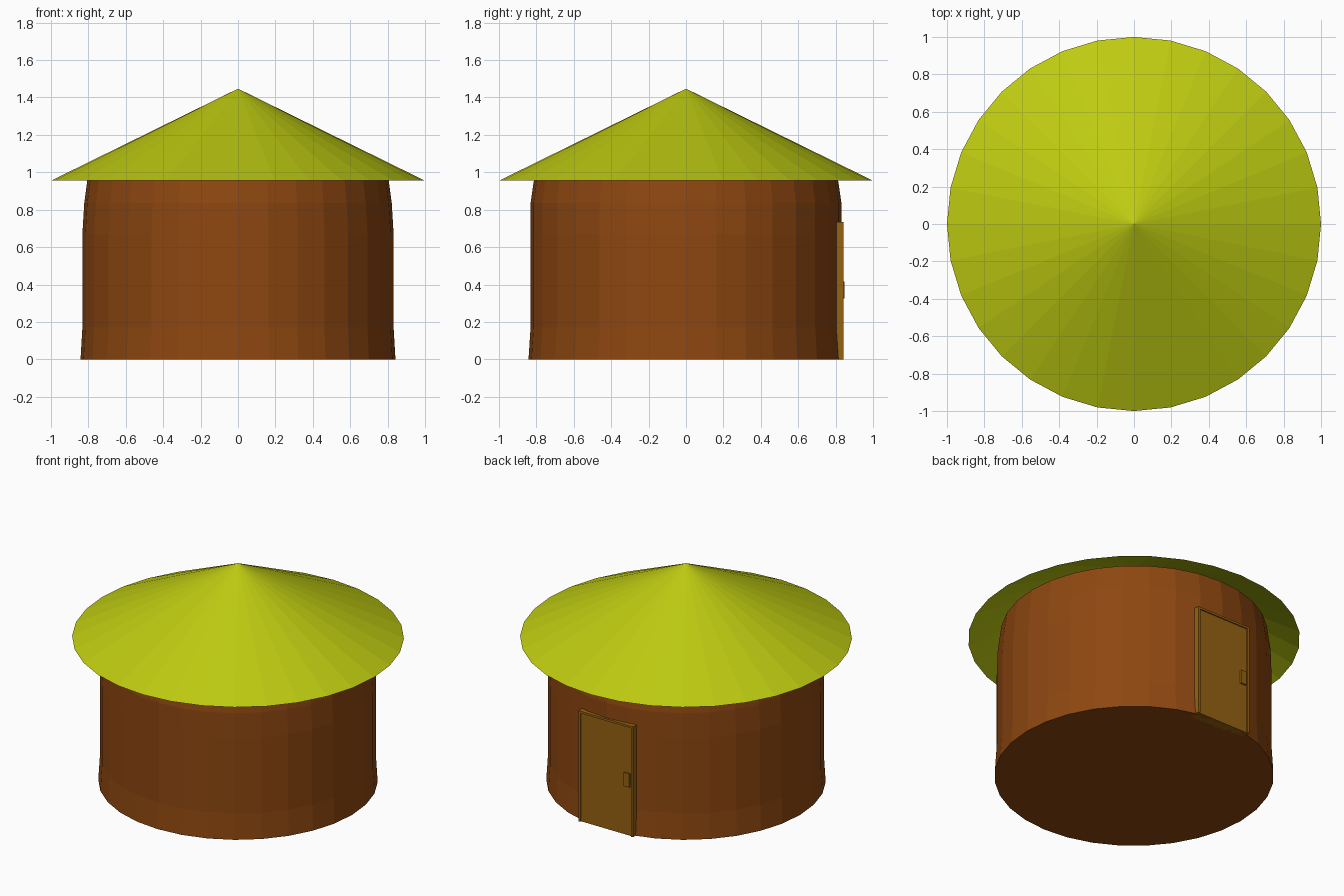
import bpy, bmesh, math

if "Cube" in bpy.data.objects:
    bpy.data.objects.remove(bpy.data.objects["Cube"])

N = 32  # sides of the round parts


def material(name, rgb):
    m = bpy.data.materials.new(name)
    m.diffuse_color = (*rgb, 1)
    m.use_nodes = True
    m.node_tree.nodes["Principled BSDF"].inputs["Base Color"].default_value = m.diffuse_color
    return m


MUD = material("brown mud", (0.27, 0.063, 0.0052))
THATCH = material("yellow green thatch", (0.515, 0.597, 0.0056))
WOOD = material("door wood", (0.305, 0.122, 0.0056))


def finish(name, bm, mat):
    bmesh.ops.recalc_face_normals(bm, faces=bm.faces[:])
    me = bpy.data.meshes.new(name)
    bm.to_mesh(me)
    bm.free()
    me.materials.append(mat)
    ob = bpy.data.objects.new(name, me)
    bpy.context.collection.objects.link(ob)
    return ob


def box(name, x, y, z, mat):
    """Box from (min, max) pairs on each axis."""
    bm = bmesh.new()
    bmesh.ops.create_cube(bm, size=1)
    for v in bm.verts:
        v.co = [r[0] if c < 0 else r[1] for c, r in zip(v.co, (x, y, z))]
    return finish(name, bm, mat)


# Round wall: stacked rings (z, x radius, y radius), flattened behind the door
rings = [(0, 0.842, 0.842), (0.17, 0.832, 0.831), (0.67, 0.832, 0.831),
         (0.835, 0.822, 0.831), (1.0, 0.80, 0.807)]
bm = bmesh.new()
loops = []
for z, rx, ry in rings:
    angles = [2 * math.pi * i / N for i in range(N)]
    loops.append([bm.verts.new((rx * math.cos(a), min(ry * math.sin(a), 0.831), z))
                  for a in angles])
for lo, hi in zip(loops, loops[1:]):
    for i in range(N):
        j = (i + 1) % N
        bm.faces.new((lo[i], lo[j], hi[j], hi[i]))
bm.faces.new(loops[0][::-1])
bm.faces.new(loops[-1])
finish("wall", bm, MUD)

# Conical roof, open underneath
bm = bmesh.new()
tip = bm.verts.new((0, 0, 1.447))
rim = [bm.verts.new((math.cos(2 * math.pi * i / N), math.sin(2 * math.pi * i / N), 0.955))
       for i in range(N)]
for i in range(N):
    bm.faces.new((rim[i], rim[(i + 1) % N], tip))
finish("roof", bm, THATCH)

# Door on the back: thin frame, recessed panel, small handle
W, T, H, FRONT = 0.2, 0.014, 0.735, 0.843
for side, s in (("left", 1), ("right", -1)):
    xs = sorted((s * (W - T), s * W))
    box("door_frame_" + side, xs, (0.77, FRONT), (0, H), WOOD)
box("door_frame_top", (-W + T, W - T), (0.77, FRONT), (H - T, H), WOOD)
box("door_panel", (-W + T, W - T), (0.77, 0.835), (0, H - T), WOOD)
box("door_handle", (-0.175, -0.135), (0.82, 0.847), (0.325, 0.415), WOOD)
